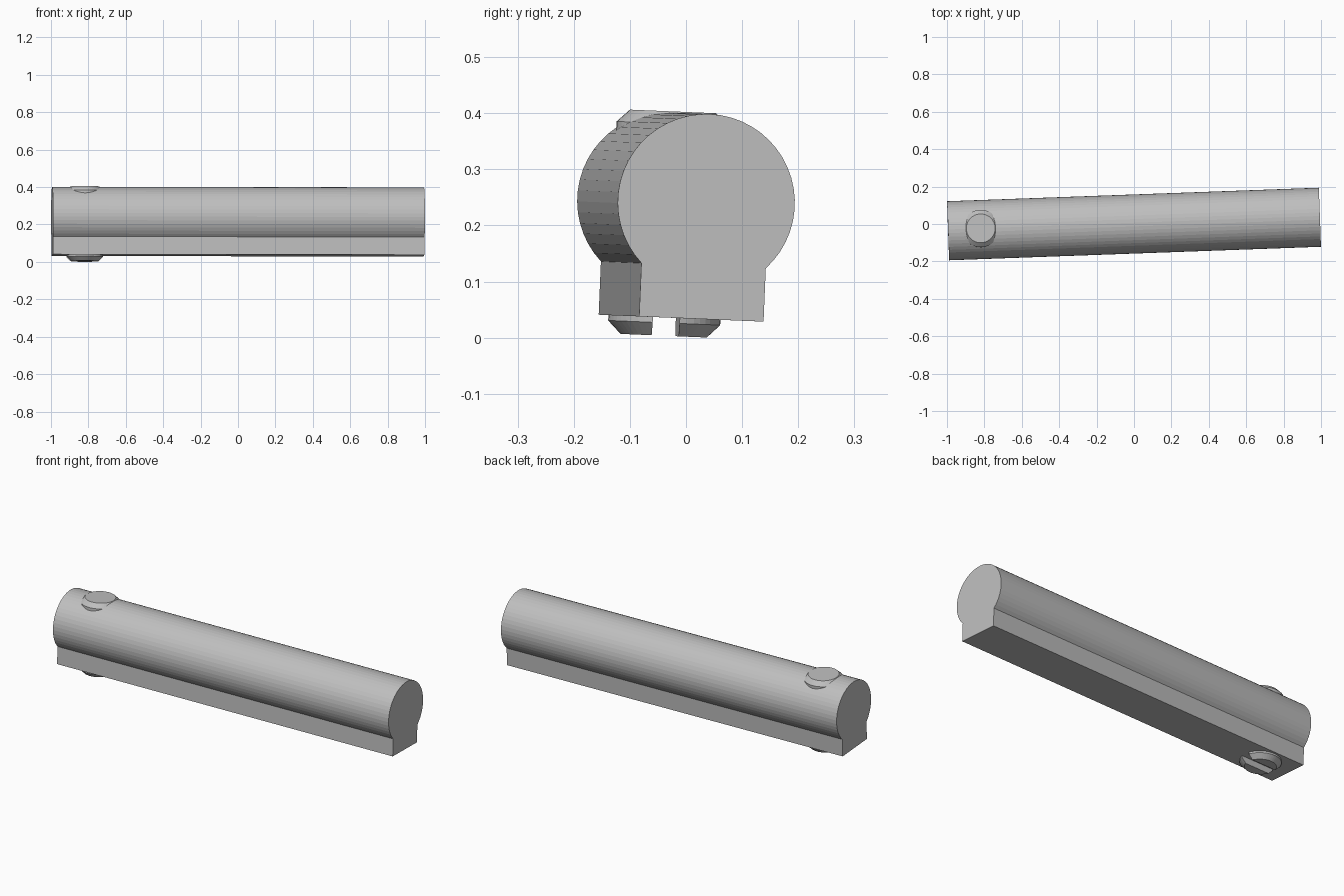
import bpy, bmesh, math
from mathutils import Matrix, Vector

if "Cube" in bpy.data.objects:
    bpy.data.objects.remove(bpy.data.objects["Cube"])

grey = bpy.data.materials.new("light_grey")
grey.diffuse_color = (0.52, 0.52, 0.52, 1)
grey.use_nodes = True
grey.node_tree.nodes["Principled BSDF"].inputs["Base Color"].default_value = grey.diffuse_color

# The whole part sits slightly turned and tilted
POSE = (Matrix.Translation((0, 0, 0.242)) @ Matrix.Rotation(0.0363, 4, 'Z')
        @ Matrix.Rotation(0.0015, 4, 'Y') @ Matrix.Rotation(-0.042, 4, 'X'))


def make(name, bm):
    bmesh.ops.recalc_face_normals(bm, faces=bm.faces)
    mesh = bpy.data.meshes.new(name)
    bm.to_mesh(mesh)
    bm.free()
    mesh.materials.append(grey)
    obj = bpy.data.objects.new(name, mesh)
    obj.matrix_world = POSE
    bpy.context.collection.objects.link(obj)
    return obj


# Bar: round profile with a rectangular foot, extruded along x
R, HALF, FOOT, LENGTH = 0.158, 0.111, -0.2075, 1.989
start = -math.acos(HALF / R)
sweep = math.pi - 2 * start
N = 38
profile = [(R * math.cos(start + sweep * i / N), R * math.sin(start + sweep * i / N))
           for i in range(N + 1)]
profile += [(-HALF, FOOT), (HALF, FOOT)]
bm = bmesh.new()
face = bm.faces.new([bm.verts.new((-LENGTH / 2, y, z)) for y, z in profile])
ext = bmesh.ops.extrude_face_region(bm, geom=[face], use_keep_orig=True)
bmesh.ops.translate(bm, vec=(LENGTH, 0, 0),
                    verts=[v for v in ext["geom"] if isinstance(v, bmesh.types.BMVert)])
make("bar", bm)

# Pin through the bar, chamfered at both ends
PIN_X, SEG = -0.82, 48
rings = [(0.077, -0.240), (0.100, -0.217), (0.100, 0.138), (0.077, 0.160)]
bm = bmesh.new()
loops = [[bm.verts.new((PIN_X + r * math.cos(2 * math.pi * i / SEG),
                        r * math.sin(2 * math.pi * i / SEG), z)) for i in range(SEG)]
         for r, z in rings]
for a, b in zip(loops, loops[1:]):
    for i in range(SEG):
        j = (i + 1) % SEG
        bm.faces.new((a[i], a[j], b[j], b[i]))
bm.faces.new(loops[0][::-1])
bm.faces.new(loops[-1])
pin = make("pin", bm)

# Screwdriver slot across the lower pin end
bm = bmesh.new()
bmesh.ops.create_cube(bm, size=1, matrix=Matrix.Translation((PIN_X, 0, -0.232))
                      @ Matrix.Diagonal((0.4, 0.048, 0.054, 1)))
cutter = make("slot_cutter", bm)
cutter.hide_render = True
cut = pin.modifiers.new("slot", 'BOOLEAN')
cut.operation = 'DIFFERENCE'
cut.object = cutter
cut.solver = 'EXACT'
bpy.context.view_layer.objects.active = pin
bpy.ops.object.modifier_apply(modifier=cut.name)
bpy.data.objects.remove(cutter)
